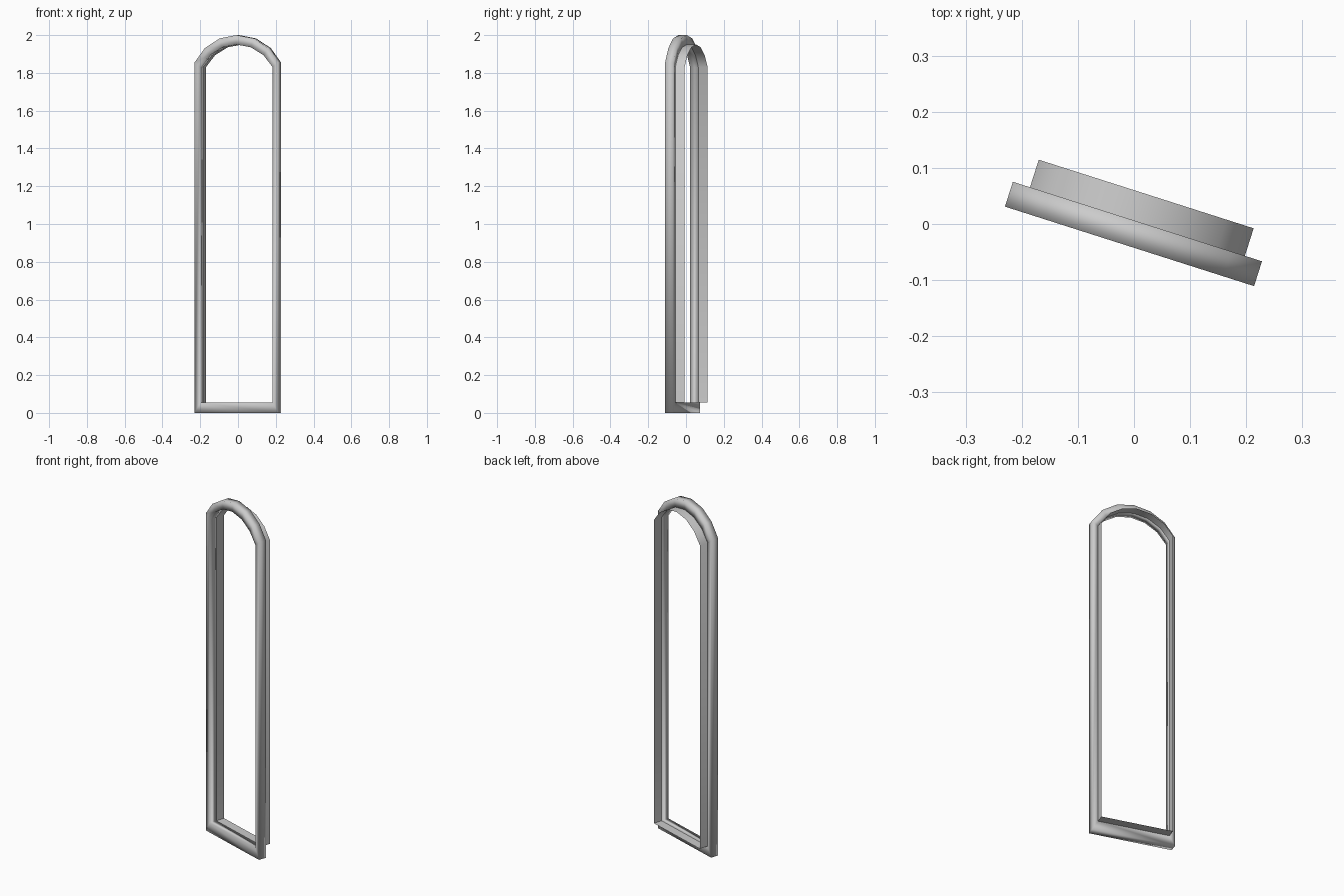
import bpy, bmesh, math
from mathutils import Matrix

cube = bpy.data.objects.get("Cube")
if cube:
    bpy.data.objects.remove(cube, do_unlink=True)

# Shared stone grey
grey = bpy.data.materials.new("stone_grey")
grey.use_nodes = True
colour = (0.6, 0.6, 0.6, 1)
grey.diffuse_color = colour
grey.node_tree.nodes["Principled BSDF"].inputs["Base Color"].default_value = colour

TURN = Matrix.Rotation(math.radians(-17.7), 4, "Z")
SHIFT = 0.0045
FRONT, MIDDLE, BACK = -0.0404, 0.006, 0.0575
SEGMENTS = 6


def arch_outline(half, bottom, spring, top):
    """Closed outline: square sill below, segmental arch above."""
    rise = top - spring
    radius = (half * half + rise * rise) / (2 * rise)
    spread = math.asin(half / radius)
    points = [(-half, bottom), (half, bottom)]
    for i in range(SEGMENTS + 1):
        a = spread * (1 - 2 * i / SEGMENTS)
        points.append((radius * math.sin(a), top - radius + radius * math.cos(a)))
    return points


def loft(name, rings, closed, smooth_angle):
    """Join successive (outline, depth) rings with quads."""
    bm = bmesh.new()
    loops = [[bm.verts.new((x + SHIFT, depth, z)) for x, z in outline]
             for outline, depth in rings]
    pairs = list(zip(loops, loops[1:]))
    if closed:
        pairs.append((loops[-1], loops[0]))
    for a, b in pairs:
        for i in range(len(a)):
            j = (i + 1) % len(a)
            bm.faces.new((a[i], a[j], b[j], b[i]))
    bmesh.ops.recalc_face_normals(bm, faces=bm.faces)
    bm.transform(TURN)
    mesh = bpy.data.meshes.new(name)
    bm.to_mesh(mesh)
    bm.free()
    mesh.materials.append(grey)
    obj = bpy.data.objects.new(name, mesh)
    bpy.context.collection.objects.link(obj)
    bpy.ops.object.select_all(action="DESELECT")
    obj.select_set(True)
    bpy.context.view_layer.objects.active = obj
    bpy.ops.object.shade_smooth_by_angle(angle=math.radians(smooth_angle))


outer = arch_outline(0.233, 0.0, 1.855, 2.0)
inner = arch_outline(0.201, 0.055, 1.83, 1.95)

# Front moulding, softly shaded around its section
loft("window_moulding",
     [(outer, FRONT), (outer, MIDDLE), (inner, MIDDLE), (inner, FRONT)], True, 100)

# Thin lining that runs back from the moulding
loft("window_lining", [(inner, MIDDLE), (inner, BACK)], False, 50)
